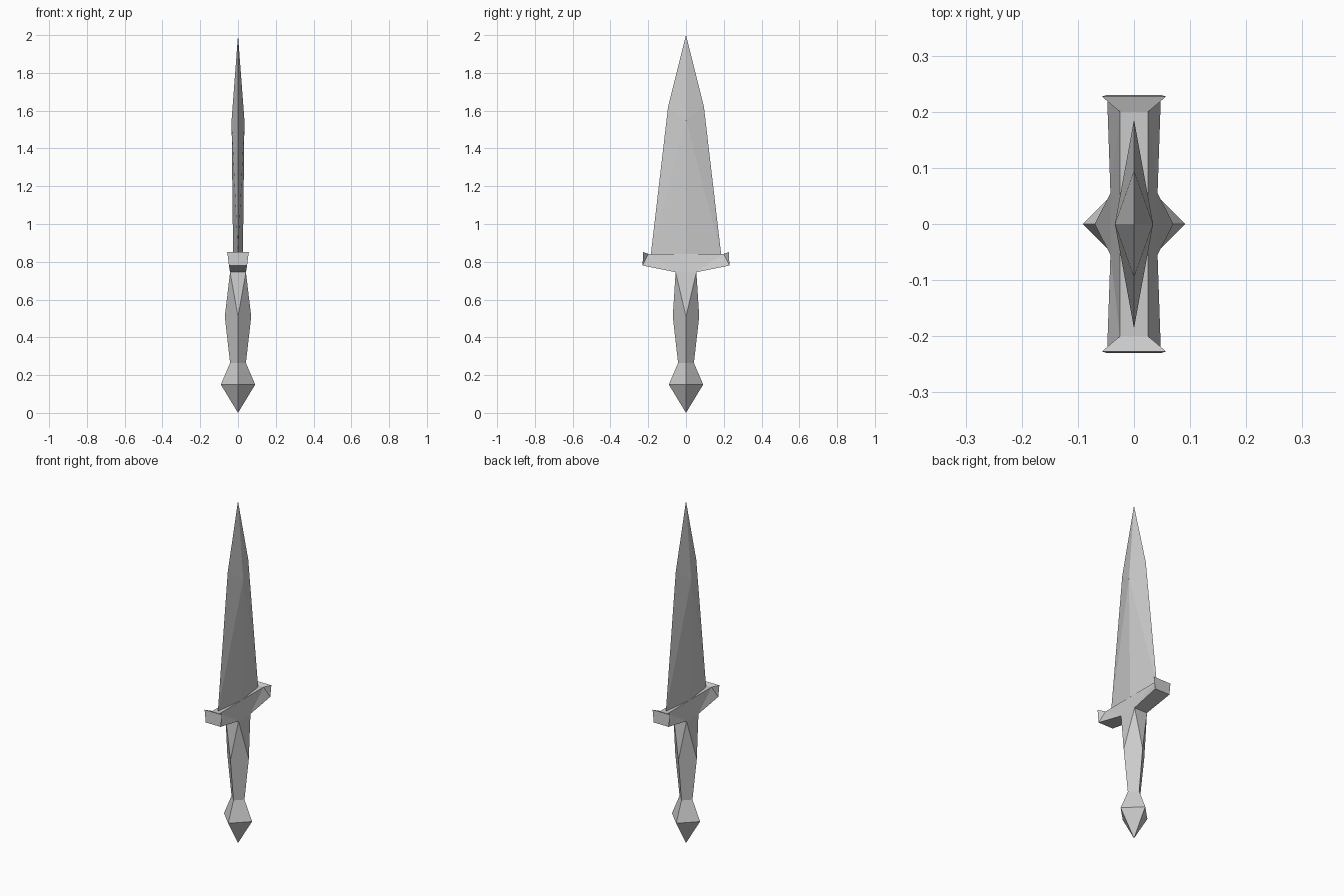
import bpy
import bmesh

cube = bpy.data.objects.get("Cube")
if cube:
    bpy.data.objects.remove(cube)

steel = bpy.data.materials.new("grey_metal")
steel.use_nodes = True
GREY = (0.6, 0.6, 0.6, 1)
steel.diffuse_color = GREY
steel.node_tree.nodes["Principled BSDF"].inputs["Base Color"].default_value = GREY


def finish(name, bm):
    bmesh.ops.recalc_face_normals(bm, faces=bm.faces)
    mesh = bpy.data.meshes.new(name)
    bm.to_mesh(mesh)
    bm.free()
    mesh.materials.append(steel)
    obj = bpy.data.objects.new(name, mesh)
    bpy.context.collection.objects.link(obj)


def diamond(bm, rx, ry, z):
    """Four-cornered ring with its corners on the axes."""
    return [bm.verts.new(p) for p in ((rx, 0, z), (0, ry, z), (-rx, 0, z), (0, -ry, z))]


def bridge(bm, a, b):
    for i in range(4):
        j = (i + 1) % 4
        bm.faces.new((a[i], a[j], b[j], b[i]))


def fan(bm, ring, tip):
    for i in range(4):
        bm.faces.new((ring[i], ring[(i + 1) % 4], tip))


# Pommel and grip: diamond rings, twisting to a square under the guard
bm = bmesh.new()
rings = [diamond(bm, r, r, z) for r, z in ((0.091, 0.15), (0.042, 0.265), (0.07, 0.51))]
fan(bm, rings[0], bm.verts.new((0, 0, 0)))
bridge(bm, rings[0], rings[1])
bridge(bm, rings[1], rings[2])
square = [bm.verts.new((sx * 0.042, sy * 0.055, 0.745))
          for sx, sy in ((1, 1), (-1, 1), (-1, -1), (1, -1))]
low = rings[2]
for i in range(4):
    j = (i + 1) % 4
    bm.faces.new((low[i], low[j], square[i]))
    bm.faces.new((square[i], low[j], square[j]))
bm.faces.new(square)
finish("grip_and_pommel", bm)

# Guard: sloping underside, tapered walls, flared ends
bm = bmesh.new()
pts = {}
for sx in (-1, 1):
    for sy in (-1, 1):
        pts[sx, sy] = [bm.verts.new((sx * x, sy * y, z)) for x, y, z in (
            (0.042, 0.055, 0.745), (0.048, 0.23, 0.78),
            (0.057, 0.227, 0.851), (0.025, 0.2, 0.842))]
for sy in (-1, 1):
    a, b = pts[-1, sy], pts[1, sy]
    for k in range(3):
        bm.faces.new((a[k], a[k + 1], b[k + 1], b[k]))
for sx in (-1, 1):
    a, b = pts[sx, -1], pts[sx, 1]
    bm.faces.new((a[0], a[3], b[3], b[0]))
    for p in (a, b):
        bm.faces.new((p[0], p[1], p[3]))
        bm.faces.new((p[1], p[2], p[3]))
for k in (0, 3):
    bm.faces.new([pts[s][k] for s in ((-1, -1), (1, -1), (1, 1), (-1, 1))])
finish("guard", bm)

# Blade: long diamond section with a shoulder below the point
bm = bmesh.new()
base = diamond(bm, 0.026, 0.186, 0.84)
shoulder = diamond(bm, 0.034, 0.095, 1.62)
for v in shoulder[::2]:
    v.co.z = 1.55
for ridge in (0, 2):
    for edge in (1, 3):
        bm.faces.new((base[ridge], base[edge], shoulder[ridge]))
        bm.faces.new((base[edge], shoulder[edge], shoulder[ridge]))
fan(bm, shoulder, bm.verts.new((0, 0, 2)))
bm.faces.new(base)
finish("blade", bm)
